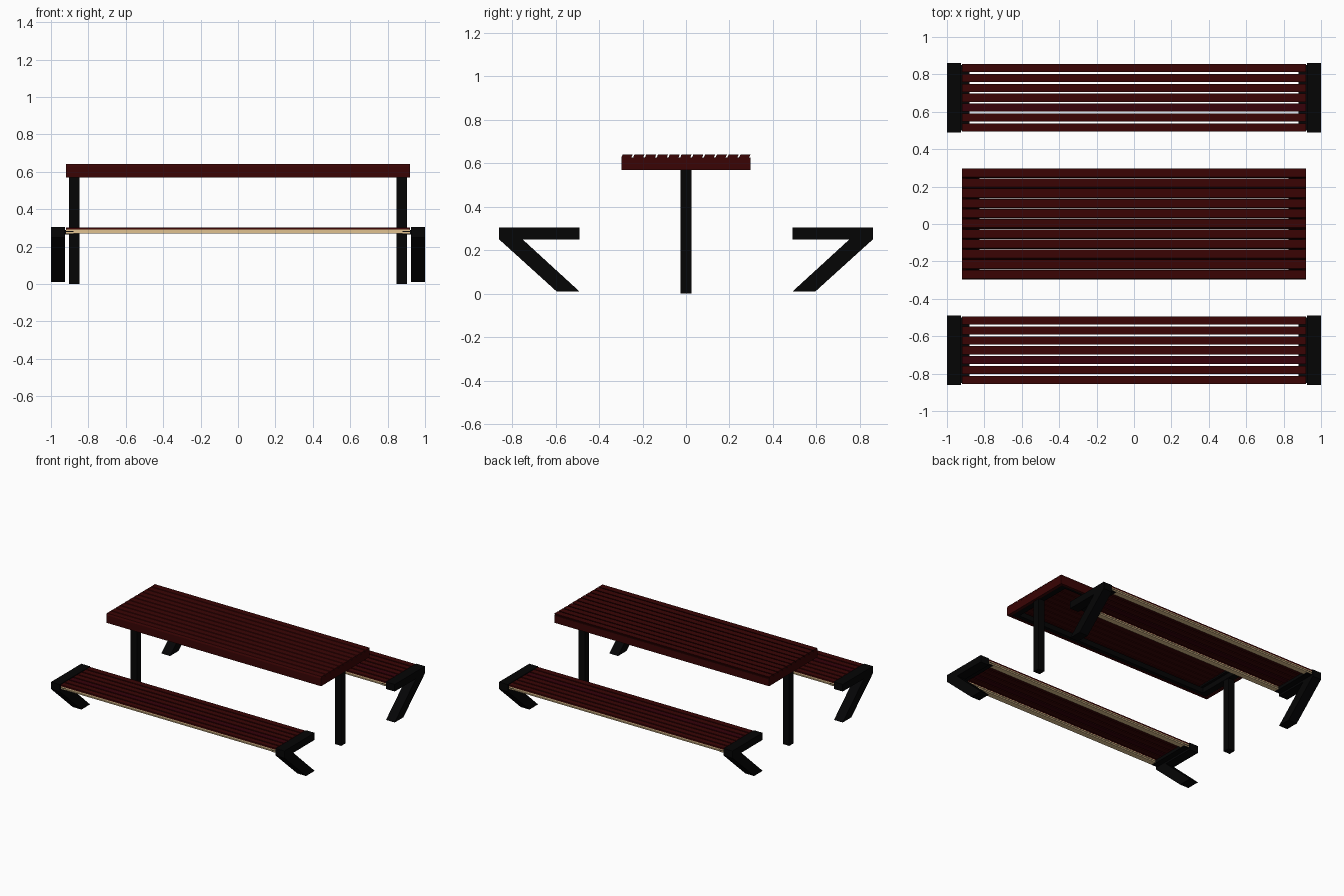
import bpy, bmesh

cube = bpy.data.objects.get("Cube")
if cube:
    bpy.data.objects.remove(cube)


def material(name, rgb):
    m = bpy.data.materials.new(name)
    m.use_nodes = True
    m.diffuse_color = (*rgb, 1)
    m.node_tree.nodes["Principled BSDF"].inputs["Base Color"].default_value = (*rgb, 1)
    return m


WOOD = material("dark red wood", (0.041, 0.0012, 0.0012))
CRIMSON = material("crimson wood", (0.037, 0.0002, 0.0024))
BLACK = material("black metal", (0.0013, 0.0013, 0.0015))
TAN = material("tan rail", (0.75, 0.54, 0.28))


def prism(name, profile, x0, x1, mat):
    """Extrude a (y, z) profile along x."""
    bm = bmesh.new()
    face = bm.faces.new([bm.verts.new((x0, y, z)) for y, z in profile])
    moved = bmesh.ops.extrude_face_region(bm, geom=[face])["geom"]
    verts = [v for v in moved if isinstance(v, bmesh.types.BMVert)]
    bmesh.ops.translate(bm, verts=verts, vec=(x1 - x0, 0, 0))
    bmesh.ops.recalc_face_normals(bm, faces=bm.faces)
    mesh = bpy.data.meshes.new(name)
    bm.to_mesh(mesh)
    bm.free()
    mesh.materials.append(mat)
    obj = bpy.data.objects.new(name, mesh)
    bpy.context.collection.objects.link(obj)
    return obj


def box(name, x, y, z, mat):
    return prism(name, [(y[0], z[0]), (y[1], z[0]), (y[1], z[1]), (y[0], z[1])], *x, mat)


def span(side, a, b):
    """Interval a..b, flipped to the given side."""
    return tuple(sorted((side * a, side * b)))


L = 0.92      # half length of the boards
W = 0.297     # half width of the table

# Table top: slats with slanted edges
for i in range(11):
    y = -W + i * 0.0542
    prism("table_slat", [(y, 0.628), (y + 0.046, 0.628), (y + 0.052, 0.642), (y + 0.006, 0.642)],
          -L, L, WOOD)

for s in (-1, 1):
    # Apron boards round the edge
    box("table_side_apron", (-L, L), span(s, 0.28, W), (0.57, 0.628), WOOD)
    box("table_end_apron", span(s, 0.897, L), (-0.28, 0.28), (0.57, 0.628), WOOD)
    # Metal frame under the slats, and the legs
    box("table_frame_side", (-0.897, 0.897), span(s, 0.25, 0.28), (0.575, 0.615), BLACK)
    box("table_frame_end", span(s, 0.845, 0.897), (-0.25, 0.25), (0.575, 0.615), BLACK)
    box("table_slat_strip", span(s, 0.825, 0.845), (-0.28, 0.28), (0.615, 0.628), BLACK)
    box("table_leg", span(s, 0.848, 0.903), (-0.026, 0.026), (0, 0.58), BLACK)

# Benches on both sides
support = [(0.49, 0.305), (0.86, 0.305), (0.86, 0.25), (0.595, 0.01),
           (0.49, 0.01), (0.752, 0.25), (0.49, 0.25)]
for s in (-1, 1):
    for e in (-1, 1):
        prism("bench_support", [(s * y, z) for y, z in support], *span(e, 0.925, 1.0), BLACK)
        box("bench_crossbar", span(e, 0.88, 0.93), span(s, 0.5, 0.85), (0.265, 0.289), BLACK)
    low = 0.495 if s > 0 else -0.855
    for i in range(7):
        y = low + i * 0.0528
        box("bench_slat", (-L, L), (y, y + 0.043), (0.291, 0.303), CRIMSON if i == 2 else WOOD)
    # Channel rails under the outer slats
    for a in (0.495, 0.813):
        box("bench_rail_web", (-L, L), span(s, a + 0.006, a + 0.036), (0.277, 0.284), TAN)
        for z in (0.27, 0.284):
            box("bench_rail_flange", (-L, L), span(s, a, a + 0.042), (z, z + 0.007), TAN)
